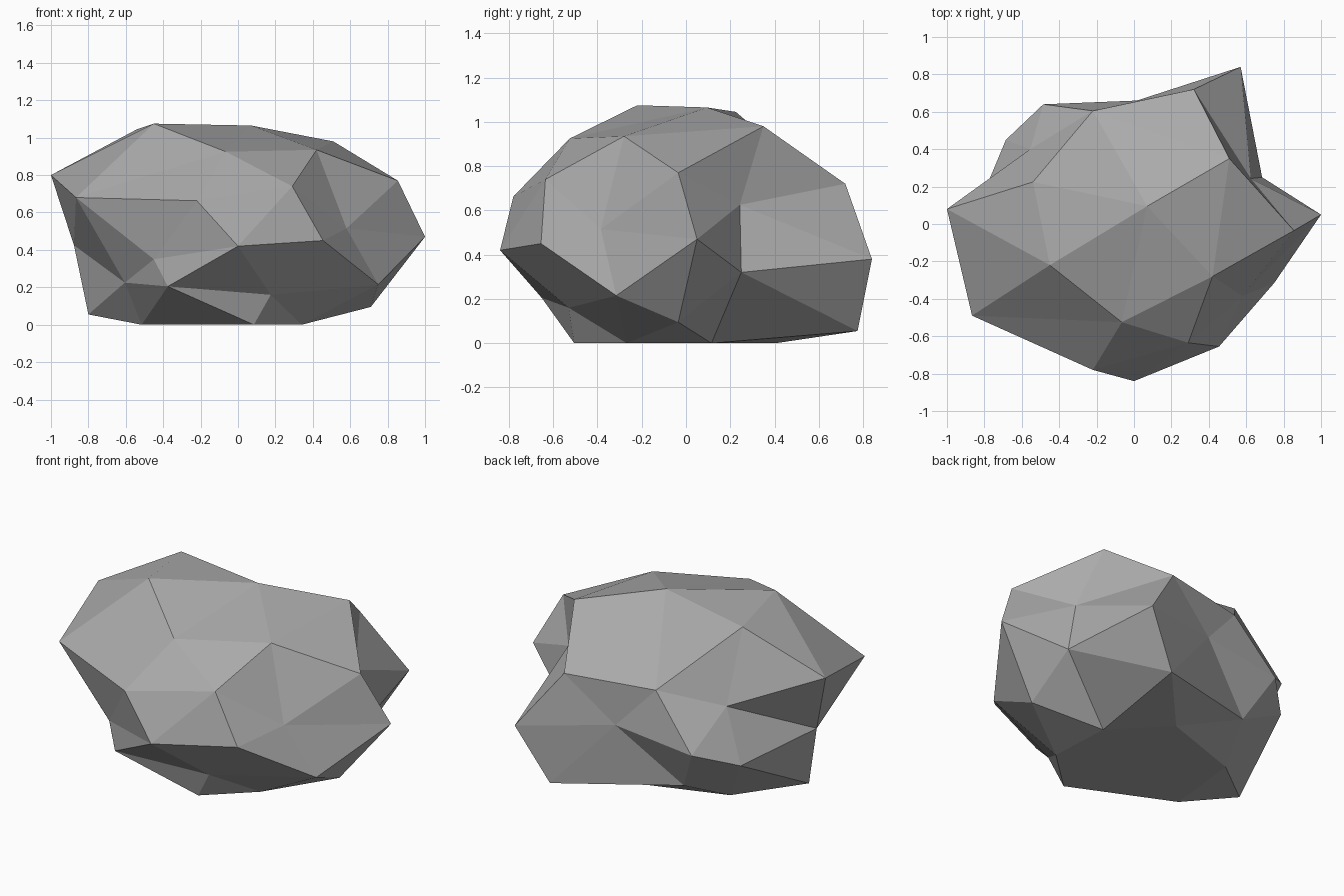
import bpy, bmesh
from mathutils import Vector

# corner points of the faceted boulder, crown to base
CROWN = [(-.45, -.22, 1.075), (.07, .095, 1.065), (-.54, .225, 1.045), (.51, .35, .98),
         (.42, -.28, .935), (-.065, -.525, .925), (-1, .08, .8), (.855, -.035, .77),
         (.29, -.635, .74), (.32, .72, .72), (-.22, .605, .717), (-.866, -.49, .68)]
MIDDLE = [(-.22, -.78, .663), (-.555, .4, .63), (.625, .243, .625), (.58, -.385, .515),
          (1, .05, .47), (.015, .66, .462), (.455, -.655, .45), (-.877, -.01, .425),
          (0, -.84, .42), (-.485, .64, .4), (.57, .84, .38), (-.45, -.6, .35)]
BASE = [(.685, .25, .32), (-.685, .45, .32), (-.605, -.38, .225), (.75, -.315, .215),
        (-.375, -.652, .205), (.175, -.53, .16), (-.35, .52, .137), (.71, -.035, .095),
        (.377, .775, .055), (-.8, -.045, .055), (.085, -.505, 0), (.34, -.268, 0),
        (.32, .115, 0), (.035, .405, 0), (-.465, .235, 0), (-.515, -.23, 0)]
CENTRE = Vector((0, 0, .48))

# wrap the points: hull of their directions, then push each corner out to place
bm = bmesh.new()
place = {}
for p in CROWN + MIDDLE + BASE:
    d = Vector(p) - CENTRE
    d.z *= 1.5
    place[bm.verts.new(d.normalized())] = Vector(p)
bmesh.ops.convex_hull(bm, input=list(bm.verts))
for v, p in place.items():
    v.co = p
bmesh.ops.recalc_face_normals(bm, faces=bm.faces)

mesh = bpy.data.meshes.new("boulder")
bm.to_mesh(mesh)
bm.free()
boulder = bpy.data.objects.new("boulder", mesh)
bpy.context.collection.objects.link(boulder)

stone = bpy.data.materials.new("grey stone")
stone.diffuse_color = (.4, .4, .4, 1)
mesh.materials.append(stone)
